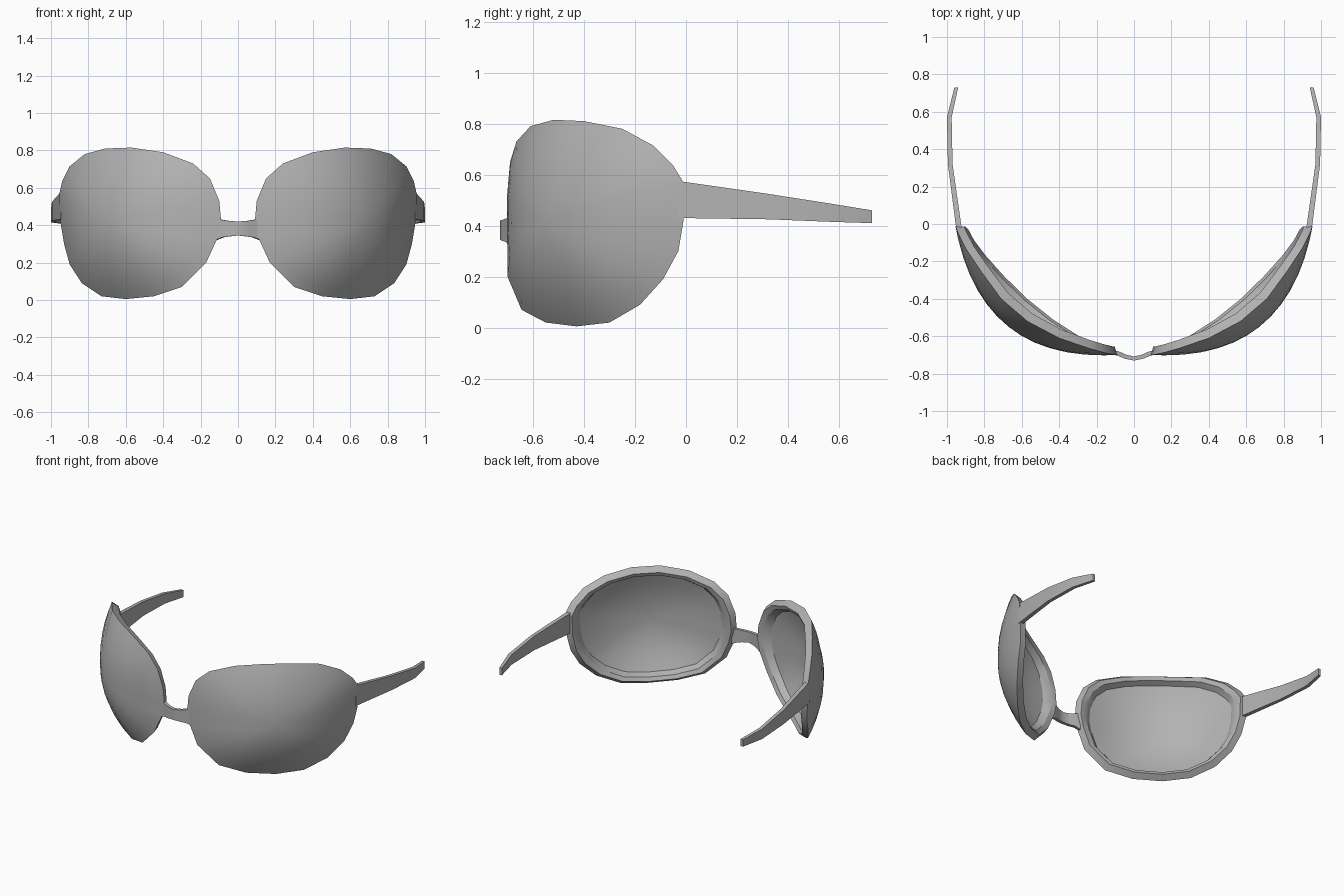
import bpy, bmesh
from mathutils import Vector

cube = bpy.data.objects.get("Cube")
if cube:
    bpy.data.objects.remove(cube, do_unlink=True)

# One grey plastic for everything
grey = bpy.data.materials.new("grey plastic")
grey.use_nodes = True
colour = (0.45, 0.45, 0.45, 1)
grey.diffuse_color = colour
grey.node_tree.nodes["Principled BSDF"].inputs["Base Color"].default_value = colour


def loft(name, rings, closed_caps=True, tip=None, back_tip=None, angle=0.5, mirror=True):
    """Skin a list of closed rings; close the ends with caps or with fans to a tip."""
    bm = bmesh.new()
    loops = [[bm.verts.new(p) for p in ring] for ring in rings]
    count = len(loops[0])
    for a, b in zip(loops, loops[1:]):
        for i in range(count):
            j = (i + 1) % count
            bm.faces.new((a[i], a[j], b[j], b[i]))
    if closed_caps:
        bm.faces.new(loops[0])
        bm.faces.new(loops[-1])
    else:
        for loop, point in ((loops[0], tip), (loops[-1], back_tip)):
            centre = bm.verts.new(point)
            for i in range(count):
                bm.faces.new((loop[i], loop[(i + 1) % count], centre))
    bmesh.ops.recalc_face_normals(bm, faces=bm.faces)
    mesh = bpy.data.meshes.new(name)
    bm.to_mesh(mesh)
    bm.free()
    mesh.materials.append(grey)
    obj = bpy.data.objects.new(name, mesh)
    bpy.context.collection.objects.link(obj)
    bpy.ops.object.select_all(action="DESELECT")
    obj.select_set(True)
    bpy.context.view_layer.objects.active = obj
    bpy.ops.object.shade_smooth_by_angle(angle=angle)
    if mirror:
        obj.modifiers.new("other side", "MIRROR")
    return obj


# Rim outline of the left lens, wrapping from the nose round to the temple
outline = [Vector(p) for p in (
    (.09, -.70, .42), (.10, -.70, .53), (.15, -.69, .65), (.24, -.665, .73),
    (.40, -.61, .79), (.57, -.52, .815), (.71, -.40, .81), (.82, -.25, .78),
    (.90, -.13, .715), (.94, -.05, .635), (.955, -.01, .57), (.95, -.01, .42),
    (.93, -.03, .30), (.90, -.09, .19), (.835, -.18, .09), (.73, -.30, .02),
    (.60, -.43, .005), (.45, -.55, .02), (.30, -.645, .07), (.17, -.70, .20),
    (.11, -.70, .33))]
outward = Vector((.62, -.78, 0)).normalized()
crown = Vector((.67, -.55, .41))


def shell_ring(t, inset=0):
    """Ring on the domed lens: t = 1 is the rim, t = 0 the crown."""
    ring = []
    for rim in outline:
        bulge = (crown - rim).dot(outward) * (t - t * t)
        ring.append(crown.lerp(rim, t) + outward * (bulge - inset))
    return ring


# Domed lens with bevelled rim, stepped back frame and hollow inside
steps = (.15, .3, .45, .6, .75, .9)
rings = [shell_ring(t) for t in steps]
rings += [shell_ring(1), shell_ring(.93, .06), shell_ring(.87, .06)]
rings += [shell_ring(t, .025) for t in (.83, .7, .55, .4, .2)]
loft("lens_and_rim", rings, False, crown, crown - outward * .025)

# Temple arms: tapering bars, bent inward at the tip
arm = [(-.03, .95, .92, .43, .575), (.32, .995, .97, .425, .525),
       (.57, 1, .975, .415, .486), (.73, .96, .94, .41, .46)]
loft("temple_arm", [[(xo, y, lo), (xo, y, hi), (xi, y, hi), (xi, y, lo)]
                    for y, xo, xi, lo, hi in arm])

# Nose bridge: thin strap bowed forward between the lenses
half = [(.125, -.695, .32, .435), (.085, -.705, .335, .428), (.05, -.72, .34, .423)]
path = [(-x, y, lo, hi) for x, y, lo, hi in half] + [(0, -.73, .345, .42)] + half[::-1]
loft("nose_bridge", [[(x, y, lo), (x, y, hi), (x * .9, y + .022, hi), (x * .9, y + .022, lo)]
                     for x, y, lo, hi in path], mirror=False)
